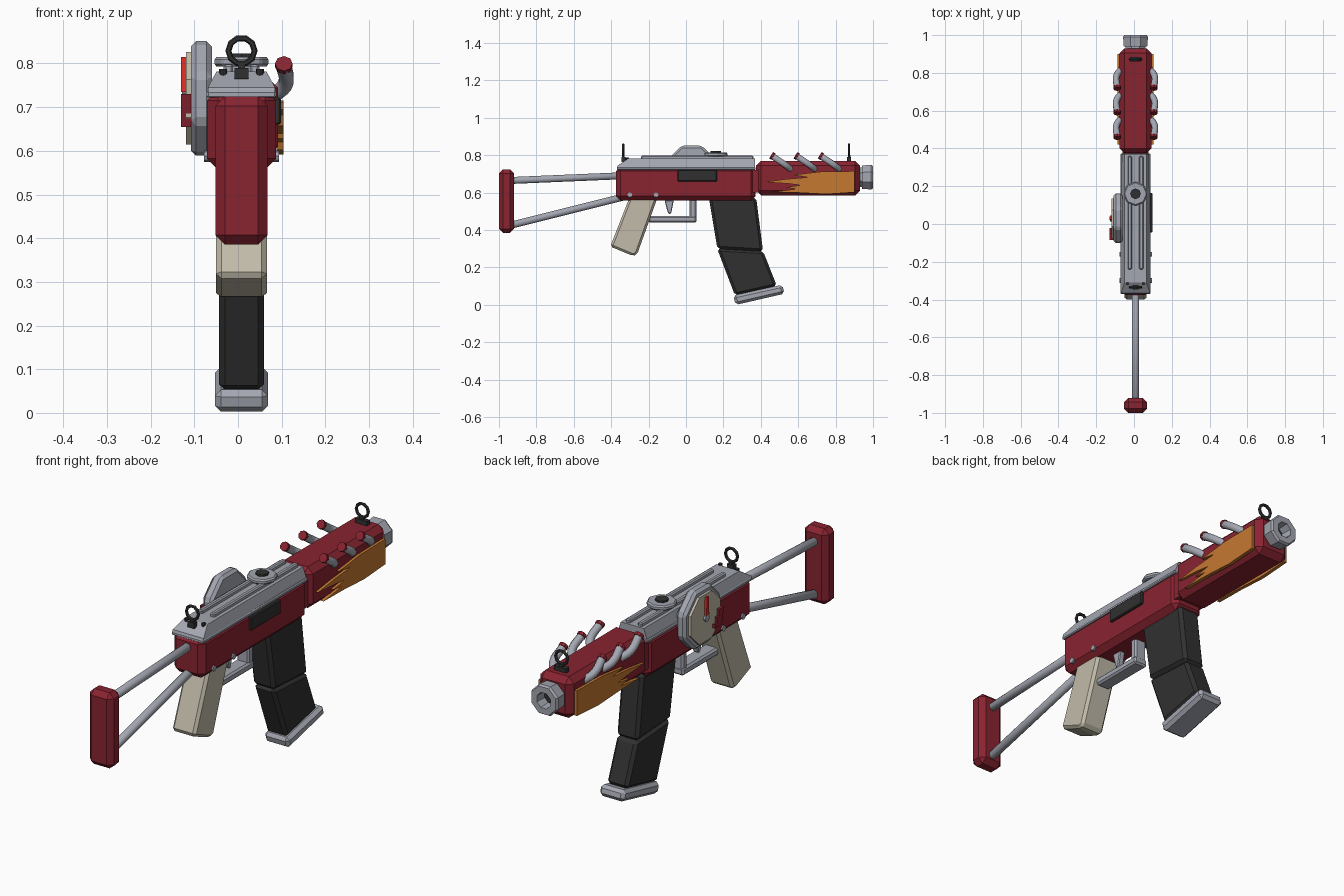
import bpy, bmesh, math
from mathutils import Vector

cube = bpy.data.objects.get("Cube")
if cube:
    bpy.data.objects.remove(cube, do_unlink=True)

CX = 0.008  # centre plane of the body


def material(name, rgb):
    m = bpy.data.materials.new(name)
    m.use_nodes = True
    m.diffuse_color = (*rgb, 1)
    m.node_tree.nodes["Principled BSDF"].inputs["Base Color"].default_value = (*rgb, 1)
    return m


RED = material("dark red", (0.25, 0.017, 0.03))
BRIGHT = material("bright red", (0.75, 0.03, 0.02))
GREY = material("steel grey", (0.37, 0.385, 0.44))
BLACK = material("black", (0.03, 0.03, 0.03))
CREAM = material("cream", (0.54, 0.5, 0.4))
ORANGE = material("orange", (0.56, 0.19, 0.03))


def finish(name, bm, mat, bevel=0):
    bmesh.ops.recalc_face_normals(bm, faces=bm.faces)
    mesh = bpy.data.meshes.new(name)
    bm.to_mesh(mesh)
    bm.free()
    mesh.materials.append(mat)
    ob = bpy.data.objects.new(name, mesh)
    bpy.context.collection.objects.link(ob)
    if bevel:
        mod = ob.modifiers.new("bevel", "BEVEL")
        mod.width, mod.segments, mod.limit_method = bevel, 1, "ANGLE"
    return ob


def prism(name, pts, x0, x1, mat, bevel=0):
    """Extrude a (y, z) outline from x0 to x1."""
    bm = bmesh.new()
    face = bm.faces.new([bm.verts.new((x0, y, z)) for y, z in pts])
    out = bmesh.ops.extrude_face_region(bm, geom=[face])["geom"]
    bmesh.ops.translate(bm, vec=(x1 - x0, 0, 0),
                        verts=[v for v in out if isinstance(v, bmesh.types.BMVert)])
    return finish(name, bm, mat, bevel)


def slab(name, pts, half, mat, bevel=0):
    return prism(name, pts, CX - half, CX + half, mat, bevel)


def rect(y0, y1, z0, z1):
    return [(y0, z0), (y1, z0), (y1, z1), (y0, z1)]


def rod(name, a, b, r, mat, sides=8, r2=None, bevel=0):
    """Cylinder or cone between two points."""
    a, b = Vector(a), Vector(b)
    bm = bmesh.new()
    bmesh.ops.create_cone(bm, cap_ends=True, segments=sides, radius1=r,
                          radius2=r if r2 is None else r2, depth=(b - a).length)
    bmesh.ops.rotate(bm, verts=bm.verts, matrix=Vector((0, 0, 1)).rotation_difference(b - a).to_matrix())
    bmesh.ops.translate(bm, verts=bm.verts, vec=(a + b) / 2)
    return finish(name, bm, mat, bevel)


def octagon(y, z, apothem):
    r = apothem / math.cos(math.pi / 8)
    return [(y + r * math.cos((i + .5) * math.pi / 4),
             z + r * math.sin((i + .5) * math.pi / 4)) for i in range(8)]


# Shoulder stock
slab("butt_plate", rect(-1, -0.92, 0.385, 0.725), 0.06, RED, 0.022)
for name, a, b in (("upper_stock_rod", (CX, -0.94, 0.665), (CX, -0.35, 0.69)),
                   ("lower_stock_rod", (CX, -0.94, 0.425), (CX, -0.28, 0.59))):
    ob = rod(name, a, b, 0.019, GREY, 12)
    ob.data.shade_smooth()
    ob.modifiers.new("bevel", "BEVEL").width = 0.002

# Receiver and top cover
slab("receiver", rect(-0.375, 0.372, 0.557, 0.74), 0.079, RED, 0.025)
cover = slab("top_cover", [(-0.37, 0.725), (0.37, 0.725), (0.37, 0.782), (-0.31, 0.782), (-0.365, 0.745)],
             0.077, GREY)
for v in cover.data.vertices:
    if v.co.z > 0.76:
        v.co.x = CX + (v.co.x - CX) * 0.74
slab("cover_edge", rect(-0.37, 0.372, 0.722, 0.738), 0.08, GREY, 0.004)
for s in (-1, 1):
    c = CX + s * 0.03
    prism("cover_rail", rect(-0.24, 0.36, 0.775, 0.798), c - 0.011, c + 0.011, GREY, 0.005)
    for y in (-0.3, -0.16):
        rod("receiver_pin", (CX + s * 0.07, y, 0.588), (CX + s * 0.086, y, 0.588), 0.013, GREY)
prism("ejection_port", rect(-0.045, 0.165, 0.66, 0.722), 0.08, 0.098, BLACK, 0.004)

# Octagonal top knob
rod("knob_stem", (CX, 0.16, 0.77), (CX, 0.16, 0.8), 0.04, GREY)
rod("knob", (CX, 0.16, 0.793), (CX, 0.16, 0.815), 0.064, GREY, bevel=0.006)
rod("knob_cap", (CX, 0.16, 0.81), (CX, 0.16, 0.823), 0.028, BLACK)

# Ring sights
for y, base in ((-0.335, 0.765), (0.872, 0.76)):
    bpy.ops.mesh.primitive_torus_add(location=(CX, y, 0.829), rotation=(math.pi / 2, 0, 0),
                                     major_segments=10, minor_segments=6,
                                     major_radius=0.03, minor_radius=0.007)
    ring = bpy.context.object
    ring.name = "sight_ring"
    ring.data.materials.append(BLACK)
    slab("sight_post", rect(y - 0.007, y + 0.007, base, 0.801), 0.008, BLACK)
    slab("sight_base", rect(y - 0.011, y + 0.011, base, 0.79), 0.016 if y < 0 else 0.03, BLACK)
    if y > 0:
        bpy.context.view_layer.objects.active = ring
    else:
        for s in (-1, 1):
            rod("sight_screw", (CX + s * 0.042, y + 0.02, 0.765), (CX + s * 0.042, y + 0.02, 0.787), 0.009, BLACK)

# Side gauge
prism("gauge_body", octagon(0.03, 0.72, 0.131), -0.108, -0.06, GREY, 0.012)
prism("gauge_face", octagon(0.03, 0.72, 0.106), -0.119, -0.1, CREAM)
prism("gauge_needle", [(0.02, 0.735), (0.04, 0.735), (0.036, 0.815), (0.024, 0.815)], -0.13, -0.117, BRIGHT)
rod("gauge_hub", (-0.115, 0.03, 0.72), (-0.128, 0.03, 0.72), 0.016, GREY)
prism("gauge_zone", [(-0.085, 0.73), (-0.05, 0.73), (-0.05, 0.7), (-0.035, 0.7), (-0.035, 0.672),
                     (-0.02, 0.672), (-0.02, 0.655), (-0.07, 0.655)], -0.13, -0.105, RED)

# Handguard with flame plates and exhaust pipes
slab("handguard", rect(0.375, 0.93, 0.585, 0.77), 0.084, RED, 0.026)
slab("handguard_joint", rect(0.35, 0.4, 0.6, 0.72), 0.07, RED)
flame = [(0.9, 0.602), (0.9, 0.715), (0.72, 0.712), (0.57, 0.695), (0.65, 0.682), (0.53, 0.672),
         (0.42, 0.657), (0.55, 0.648), (0.61, 0.64), (0.53, 0.628), (0.59, 0.62), (0.46, 0.602),
         (0.6, 0.6), (0.75, 0.592)]
for s in (-1, 1):
    prism("flame_plate", flame, CX + s * 0.08, CX + s * 0.096, ORANGE)
    for y in (0.46, 0.59, 0.72):
        crv = bpy.data.curves.new("exhaust_pipe", "CURVE")
        crv.dimensions, crv.bevel_depth, crv.bevel_resolution = "3D", 0.018, 2
        crv.resolution_u, crv.use_fill_caps = 5, True
        sp = crv.splines.new("BEZIER")
        sp.bezier_points.add(2)
        path = [(0.072, 0.1, 0.725), (0.1, 0.066, 0.752), (0.097, 0.0, 0.796)]
        for p, (dx, dy, z) in zip(sp.bezier_points, path):
            p.co = (CX + s * dx, y + dy, z)
            p.handle_left_type = p.handle_right_type = "AUTO"
        pipe = bpy.data.objects.new("exhaust_pipe", crv)
        bpy.context.collection.objects.link(pipe)
        crv.materials.append(GREY)
        rod("exhaust_tip", (CX + s * 0.097, y + 0.008, 0.792), (CX + s * 0.097, y - 0.005, 0.8), 0.02, RED)

# Hollow octagonal muzzle, turned from a ring profile
bm = bmesh.new()
rings = []
for y, r in ((0.9, 0.052), (0.94, 0.052), (0.94, 0.062), (0.99, 0.066), (1.0, 0.06), (1.0, 0.034), (0.95, 0.03)):
    rings.append([bm.verts.new((CX + dx, y, z)) for dx, z in octagon(0, 0.683, r)])
for a, b in zip(rings, rings[1:]):
    for i in range(8):
        bm.faces.new((a[i], a[i - 1], b[i - 1], b[i]))
bm.faces.new(rings[-1])
muzzle = finish("muzzle", bm, GREY)
muzzle.data.materials.append(BLACK)
muzzle.data.polygons[-1].material_index = 1

# Grip, trigger and guard
slab("grip", [(-0.3, 0.58), (-0.15, 0.58), (-0.262, 0.268), (-0.285, 0.262), (-0.405, 0.312)], 0.058, CREAM, 0.018)
slab("trigger", [(-0.115, 0.56), (-0.065, 0.56), (-0.078, 0.495), (-0.086, 0.484), (-0.098, 0.495)],
     0.014, GREY, 0.004)
slab("guard_bar", rect(-0.2, 0.057, 0.44, 0.475), 0.034, GREY, 0.008)
slab("guard_post", rect(0.02, 0.055, 0.45, 0.57), 0.03, GREY, 0.008)

# Magazine
slab("upper_magazine", [(0.122, 0.575), (0.375, 0.575), (0.412, 0.285), (0.168, 0.3)], 0.054, BLACK, 0.014)
slab("lower_magazine", [(0.166, 0.302), (0.412, 0.288), (0.486, 0.1), (0.262, 0.05)], 0.052, BLACK, 0.014)
slab("magazine_foot", [(0.252, 0.05), (0.266, 0.0), (0.527, 0.06), (0.515, 0.108)], 0.061, GREY, 0.014)
